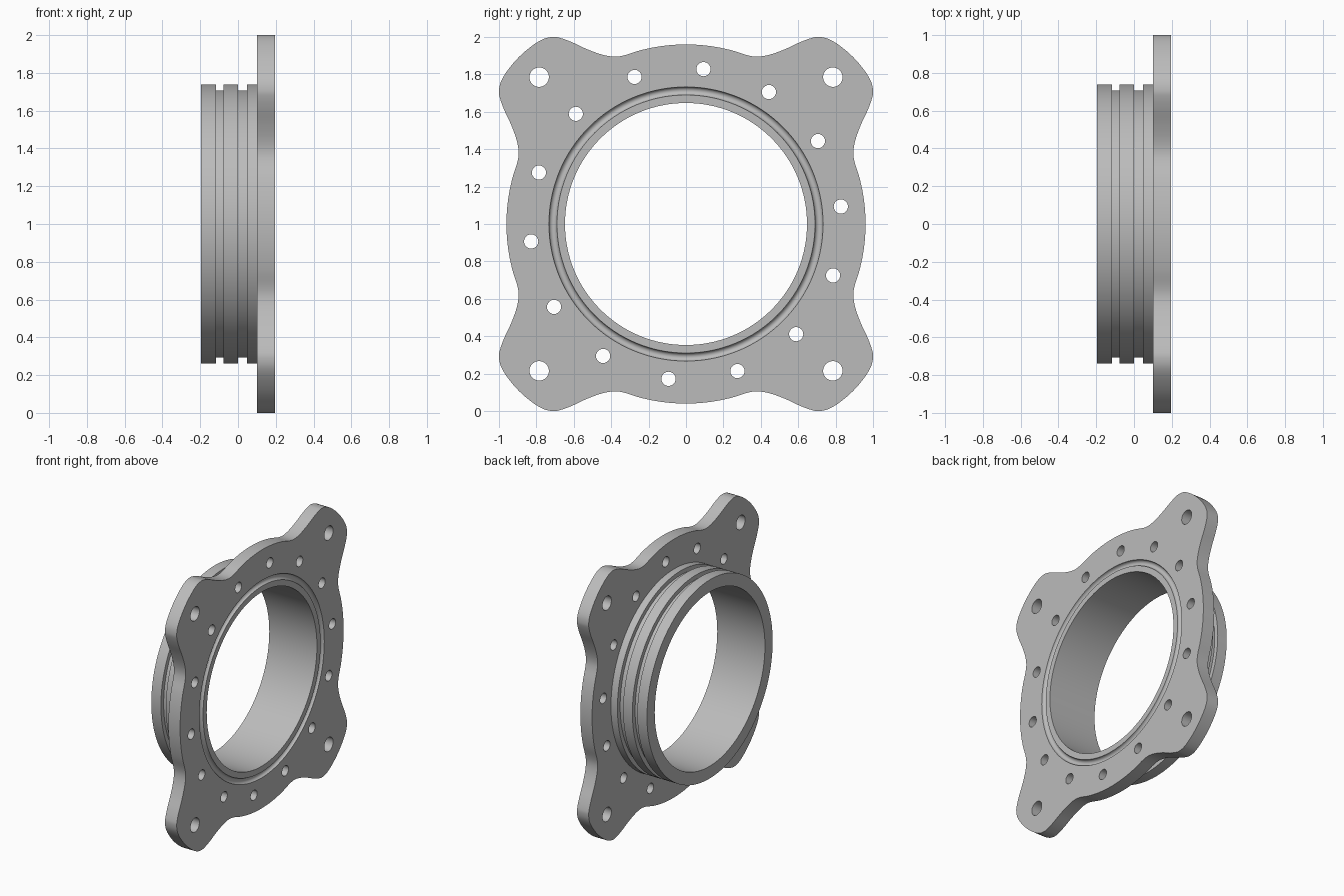
import bpy, bmesh
from math import sin, cos, pi, radians
from mathutils import Matrix, Vector

if "Cube" in bpy.data.objects:
    bpy.data.objects.remove(bpy.data.objects["Cube"])

CENTRE = Vector((0, 0, 1))
BACK, FLANGE_BACK, FACE = -0.196, 0.1, 0.196
SEAT = 0.733          # radius where the sleeve sits in the flange

metal = bpy.data.materials.new("plain grey metal")
metal.use_nodes = True
GREY = (0.5, 0.5, 0.5, 1)
metal.diffuse_color = GREY
metal.node_tree.nodes["Principled BSDF"].inputs["Base Color"].default_value = GREY


def add_object(name, mesh):
    mesh.name = name
    mesh.materials.clear()
    mesh.materials.append(metal)
    ob = bpy.data.objects.new(name, mesh)
    bpy.context.collection.objects.link(ob)
    bpy.ops.object.select_all(action="DESELECT")
    ob.select_set(True)
    bpy.context.view_layer.objects.active = ob
    bpy.ops.object.shade_smooth_by_angle(angle=radians(30))
    return ob


def circle(cx, cy, r, n):
    return [Vector((cx + r * cos(2 * pi * i / n), cy + r * sin(2 * pi * i / n))) for i in range(n)]


def smooth_loop(pts, steps=5):
    """Closed Catmull-Rom curve through the points."""
    out, n = [], len(pts)
    for i in range(n):
        a, b, c, d = (pts[(i + k) % n] for k in (-1, 0, 1, 2))
        for s in range(steps):
            t = s / steps
            out.append(0.5 * (2 * b + (c - a) * t + (2 * a - 5 * b + 4 * c - d) * t ** 2
                              + (3 * b - a - 3 * c + d) * t ** 3))
    return out


# Flange outline: one eighth, mirrored over the diagonal, then turned four times
eighth = [Vector((0.96 * cos(radians(a)), 0.96 * sin(radians(a)))) for a in (0, 5, 10, 15, 20)]
eighth += [Vector(p) for p in ((0.895, 0.385), (0.906, 0.45), (0.935, 0.53), (0.972, 0.61),
                               (0.994, 0.67), (1.0, 0.71), (0.99, 0.76), (0.955, 0.82), (0.893, 0.893))]
quarter = eighth + [Vector((p.y, p.x)) for p in reversed(eighth[1:-1])]
outline = []
for k in range(4):
    turn = Matrix.Rotation(k * pi / 2, 2)
    outline += [turn @ p for p in quarter]

# Flange loops: outline, sleeve seat, corner bolt holes, ring of small holes
loops = [smooth_loop(outline), circle(0, 0, SEAT, 128)]
loops += [circle(sy * 0.785, sz * 0.785, 0.052, 32) for sy in (-1, 1) for sz in (-1, 1)]
for k in range(14):
    a = radians(135) + 2 * pi * k / 14
    loops.append(circle(0.833 * cos(a), 0.833 * sin(a), 0.038, 24))

curve = bpy.data.curves.new("flange_profile", "CURVE")
curve.dimensions = "2D"
curve.fill_mode = "BOTH"
curve.extrude = (FACE - FLANGE_BACK) / 2
for loop in loops:
    spline = curve.splines.new("POLY")
    spline.points.add(len(loop) - 1)
    spline.use_cyclic_u = True
    for point, p in zip(spline.points, loop):
        point.co = (p.x, p.y, 0, 1)
helper = bpy.data.objects.new("flange_profile", curve)
bpy.context.collection.objects.link(helper)
bpy.context.view_layer.update()
mesh = bpy.data.meshes.new_from_object(helper.evaluated_get(bpy.context.evaluated_depsgraph_get()))
bpy.data.objects.remove(helper)

# Stand the flange up: profile axes become y and z, thickness runs along x
upright = Matrix(((0, 0, 1, (FACE + FLANGE_BACK) / 2), (1, 0, 0, 0), (0, 1, 0, CENTRE.z), (0, 0, 0, 1)))
bm = bmesh.new()
bm.from_mesh(mesh)
bmesh.ops.remove_doubles(bm, verts=bm.verts, dist=1e-5)
bm.transform(upright)
bmesh.ops.recalc_face_normals(bm, faces=bm.faces)
bm.to_mesh(mesh)
bm.free()
add_object("flange", mesh)

# Sleeve: turned profile (x, radius) with two outer grooves and a round face groove
BORE, LAND, GROOVE, LIP = 0.647, 0.738, 0.706, 0.69
profile = [(BACK, BORE), (BACK, LAND)]
for start, end in ((-0.117, -0.076), (0.0, 0.047)):
    profile += [(start, LAND), (start, GROOVE), (end, GROOVE), (end, LAND)]
profile += [(FLANGE_BACK, LAND), (FLANGE_BACK, SEAT)]
mid, half = (SEAT + LIP) / 2, (SEAT - LIP) / 2
profile += [(FACE - half * sin(pi * i / 8), mid + half * cos(pi * i / 8)) for i in range(9)]
profile.append((FACE, BORE))

SEGMENTS = 128
bm = bmesh.new()
rings = []
for i in range(SEGMENTS):
    a = 2 * pi * i / SEGMENTS
    rings.append([bm.verts.new((x, r * cos(a), CENTRE.z + r * sin(a))) for x, r in profile])
for i in range(SEGMENTS):
    here, after = rings[i], rings[(i + 1) % SEGMENTS]
    for j in range(len(profile)):
        k = (j + 1) % len(profile)
        bm.faces.new((here[j], here[k], after[k], after[j]))
bmesh.ops.recalc_face_normals(bm, faces=bm.faces)
mesh = bpy.data.meshes.new("sleeve")
bm.to_mesh(mesh)
bm.free()
add_object("sleeve", mesh)
